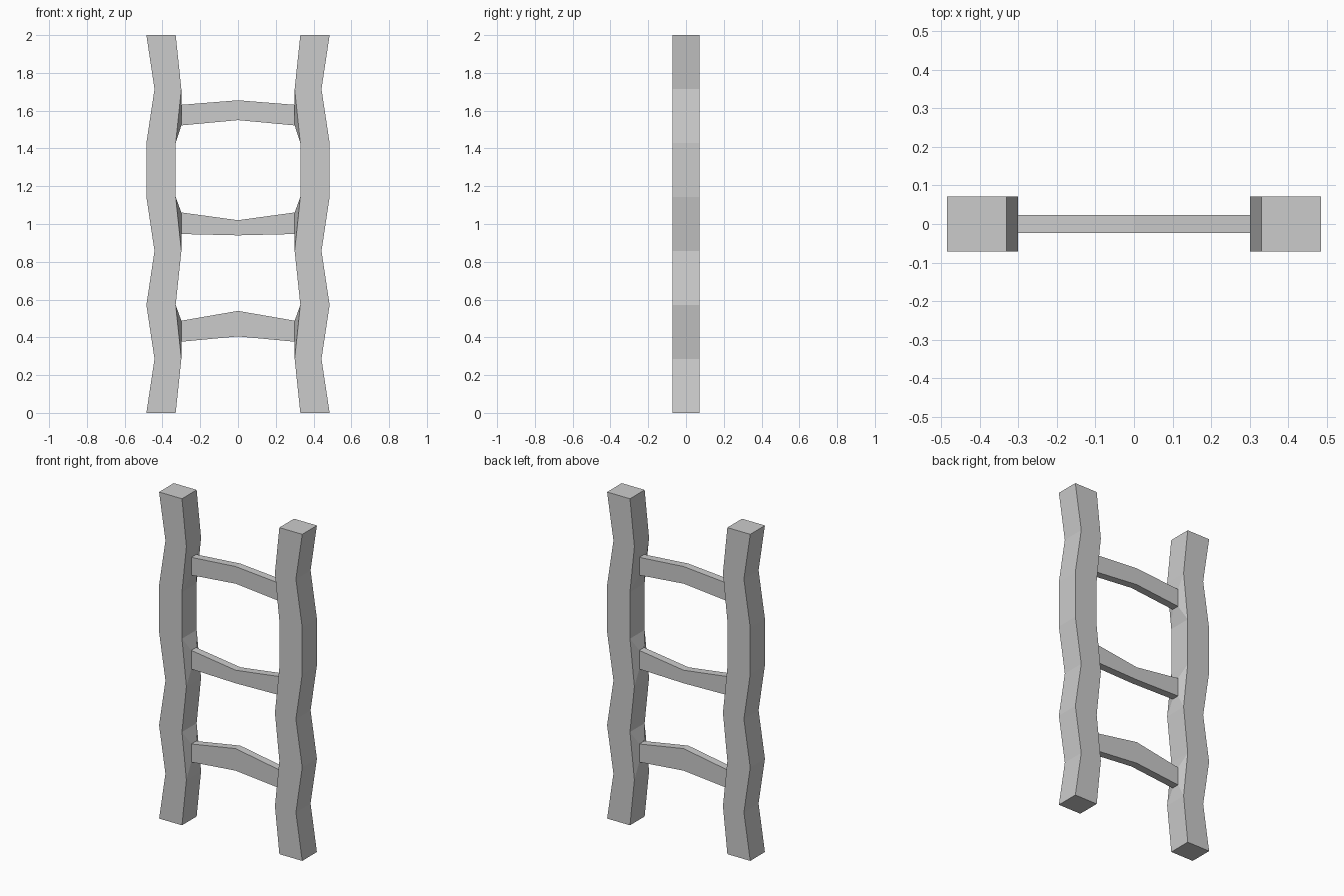
import bpy, bmesh

if "Cube" in bpy.data.objects:
    bpy.data.objects.remove(bpy.data.objects["Cube"])

STEP = 2 / 7          # spacing of the post's kinks
DEPTH = 0.071         # half depth of the posts
RUNG_Y = 0.0235       # half depth of the rungs
WIDE, NARROW = (-0.485, -0.33), (-0.442, -0.30)   # outer and inner x of the left post
KINKS = [WIDE, NARROW, WIDE, NARROW, WIDE, WIDE, NARROW, WIDE]
# post segment: (bottom, top) of the rung at its end and at its middle
RUNGS = {1: ((0.377, 0.488), (0.405, 0.54)),
         3: ((0.947, 1.061), (0.94, 1.02)),
         5: ((1.522, 1.631), (1.55, 1.655))}

bm = bmesh.new()


def bridge(a, b, skip=()):
    """Join two four-point loops with quads."""
    for i in range(4):
        if i not in skip:
            j = (i + 1) % 4
            bm.faces.new((a[i], a[j], b[j], b[i]))


def rung_loop(x, span):
    lo, hi = span
    return [bm.verts.new((x, y, z)) for y, z in
            ((-RUNG_Y, lo), (RUNG_Y, lo), (RUNG_Y, hi), (-RUNG_Y, hi))]


# Left post: stacked rectangles with alternating offsets
rings = [[bm.verts.new((x, y, k * STEP)) for x, y in
          ((xo, -DEPTH), (xi, -DEPTH), (xi, DEPTH), (xo, DEPTH))]
         for k, (xo, xi) in enumerate(KINKS)]
bm.faces.new(reversed(rings[0]))
bm.faces.new(rings[-1])

for k in range(len(rings) - 1):
    low, up = rings[k], rings[k + 1]
    bridge(low, up, skip=(1,) if k in RUNGS else ())
    if k in RUNGS:
        # Rung socket on the inner side, then half of the bent rung
        end = rung_loop(-0.30, RUNGS[k][0])
        bridge([low[1], low[2], up[2], up[1]], end)
        bridge(end, rung_loop(0, RUNGS[k][1]))
    elif k == 0:
        continue

mesh = bpy.data.meshes.new("ladder")
bm.to_mesh(mesh)
bm.free()
ladder = bpy.data.objects.new("ladder", mesh)
bpy.context.collection.objects.link(ladder)

# Right half
mirror = ladder.modifiers.new("mirror", 'MIRROR')
mirror.use_axis[0] = True
mirror.use_clip = True
